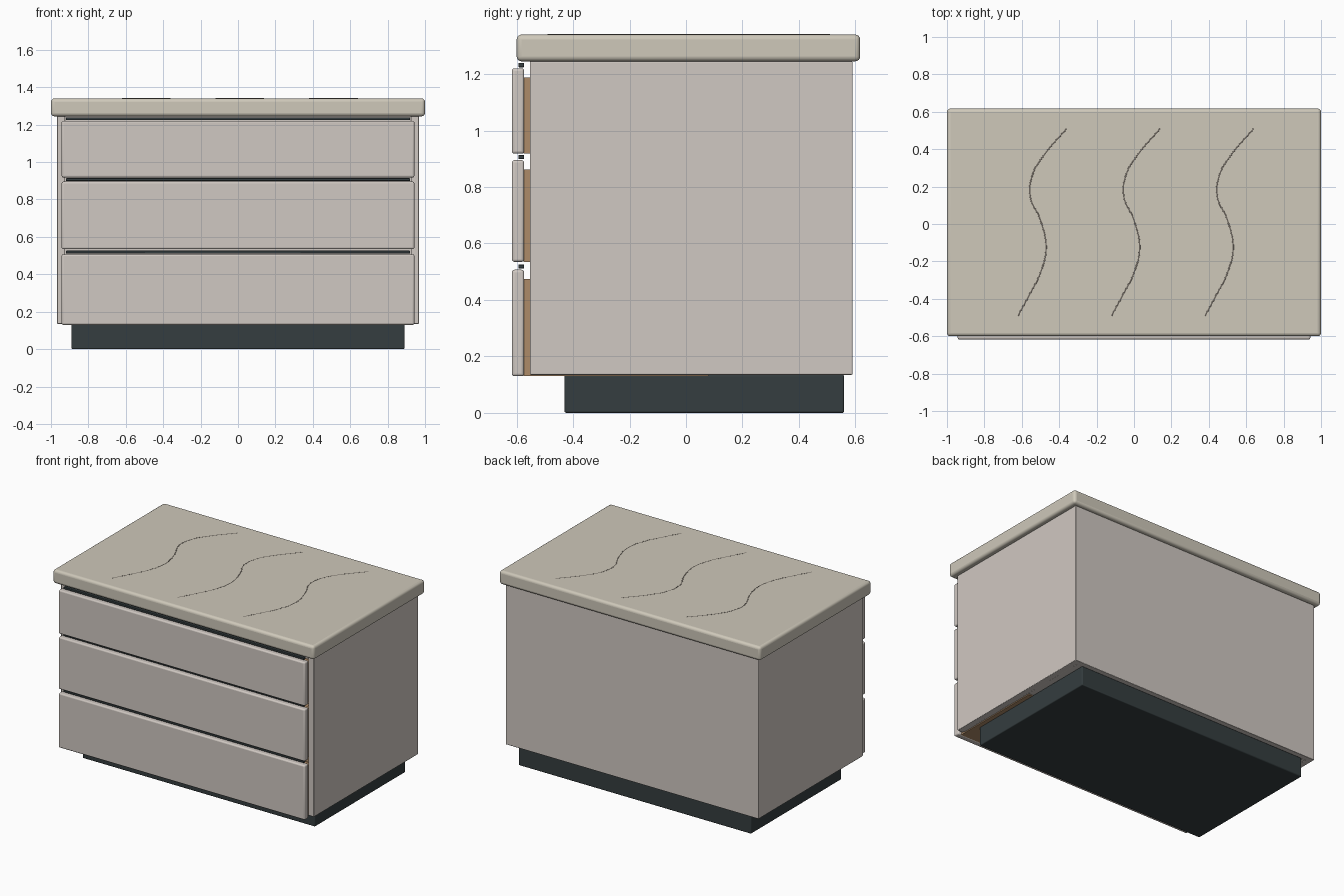
import bpy

if "Cube" in bpy.data.objects:
    bpy.data.objects.remove(bpy.data.objects["Cube"])


def material(name, rgb):
    m = bpy.data.materials.new(name)
    m.diffuse_color = (*rgb, 1)
    m.use_nodes = True
    m.node_tree.nodes["Principled BSDF"].inputs["Base Color"].default_value = m.diffuse_color
    return m


body_mat = material("warm_grey_lacquer", (0.63, 0.58, 0.54))
top_mat = material("stone", (0.62, 0.58, 0.49))
dark_mat = material("charcoal", (0.035, 0.047, 0.05))
wood_mat = material("drawer_wood", (0.42, 0.26, 0.14))
vein_mat = material("vein", (0.16, 0.14, 0.12))


def box(name, x, y, z, mat, bevel=0.0, segments=3):
    """Box from (min, max) ranges, optionally with rounded edges."""
    bpy.ops.mesh.primitive_cube_add(
        size=1, location=[(a + b) / 2 for a, b in (x, y, z)])
    ob = bpy.context.object
    ob.name = name
    ob.scale = [b - a for a, b in (x, y, z)]
    bpy.ops.object.transform_apply(location=False, rotation=False, scale=True)
    ob.data.materials.append(mat)
    if bevel:
        mod = ob.modifiers.new("Bevel", 'BEVEL')
        mod.width, mod.segments = bevel, segments
        bpy.ops.object.shade_smooth_by_angle()
    return ob


# Recessed plinth and stone top
box("plinth", (-0.89, 0.89), (-0.43, 0.56), (0, 0.135), dark_mat, 0.006)
box("stone_top", (-1, 1), (-0.6, 0.617), (1.245, 1.34), top_mat, 0.018, 4)

# Carcass panels
for side, s in (("left", -1), ("right", 1)):
    box(side + "_side_panel", sorted((s * 0.925, s * 0.968)), (-0.553, 0.59),
        (0.135, 1.245), body_mat, 0.004)
box("back_panel", (-0.963, 0.963), (0.55, 0.59), (0.135, 1.245), body_mat, 0.004)
box("bottom_panel", (-0.925, 0.925), (-0.54, 0.55), (0.137, 0.16), body_mat)
box("top_rail", (-0.925, 0.925), (-0.54, 0.55), (1.21, 1.245), body_mat)

# Drawers: front slab, wooden box behind it, dark finger-pull strip on top
drawers = {"lower": (0.13, 0.507), "middle": (0.535, 0.895), "upper": (0.918, 1.22)}
for name, (z0, z1) in drawers.items():
    d = name + "_drawer_"
    box(d + "front", (-0.943, 0.943), (-0.617, -0.573), (z0, z1), body_mat, 0.009)
    box(d + "pull", (-0.92, 0.92), (-0.594, -0.573), (z1 + 0.004, z1 + 0.019),
        dark_mat, 0.003, 2)
    top = z1 - 0.033
    box(d + "base", (-0.905, 0.905), (-0.575, 0.08), (z0, z0 + 0.035), wood_mat)
    box(d + "back", (-0.905, 0.905), (0.045, 0.08), (z0 + 0.035, top), wood_mat)
    for side, s in (("left", -1), ("right", 1)):
        box(d + side + "_side", sorted((s * 0.885, s * 0.92)), (-0.575, 0.08),
            (z0, top), wood_mat)

# Wavy veins barely proud of the stone
path = [(-0.12, -0.49), (-0.06, -0.38), (0, -0.26), (0.03, -0.13), (0, 0.02),
        (-0.055, 0.15), (-0.04, 0.27), (0.02, 0.37), (0.14, 0.51)]
for i, dx in enumerate((-0.5, 0, 0.5)):
    curve = bpy.data.curves.new("vein_%d" % (i + 1), 'CURVE')
    curve.dimensions = '3D'
    curve.bevel_depth = 0.006
    curve.bevel_resolution = 2
    curve.use_fill_caps = True
    spline = curve.splines.new('BEZIER')
    spline.bezier_points.add(len(path) - 1)
    for p, (x, y) in zip(spline.bezier_points, path):
        p.co = (x + dx, y, 1.3355)
        p.handle_left_type = p.handle_right_type = 'AUTO'
    curve.materials.append(vein_mat)
    ob = bpy.data.objects.new("vein_%d" % (i + 1), curve)
    bpy.context.collection.objects.link(ob)
